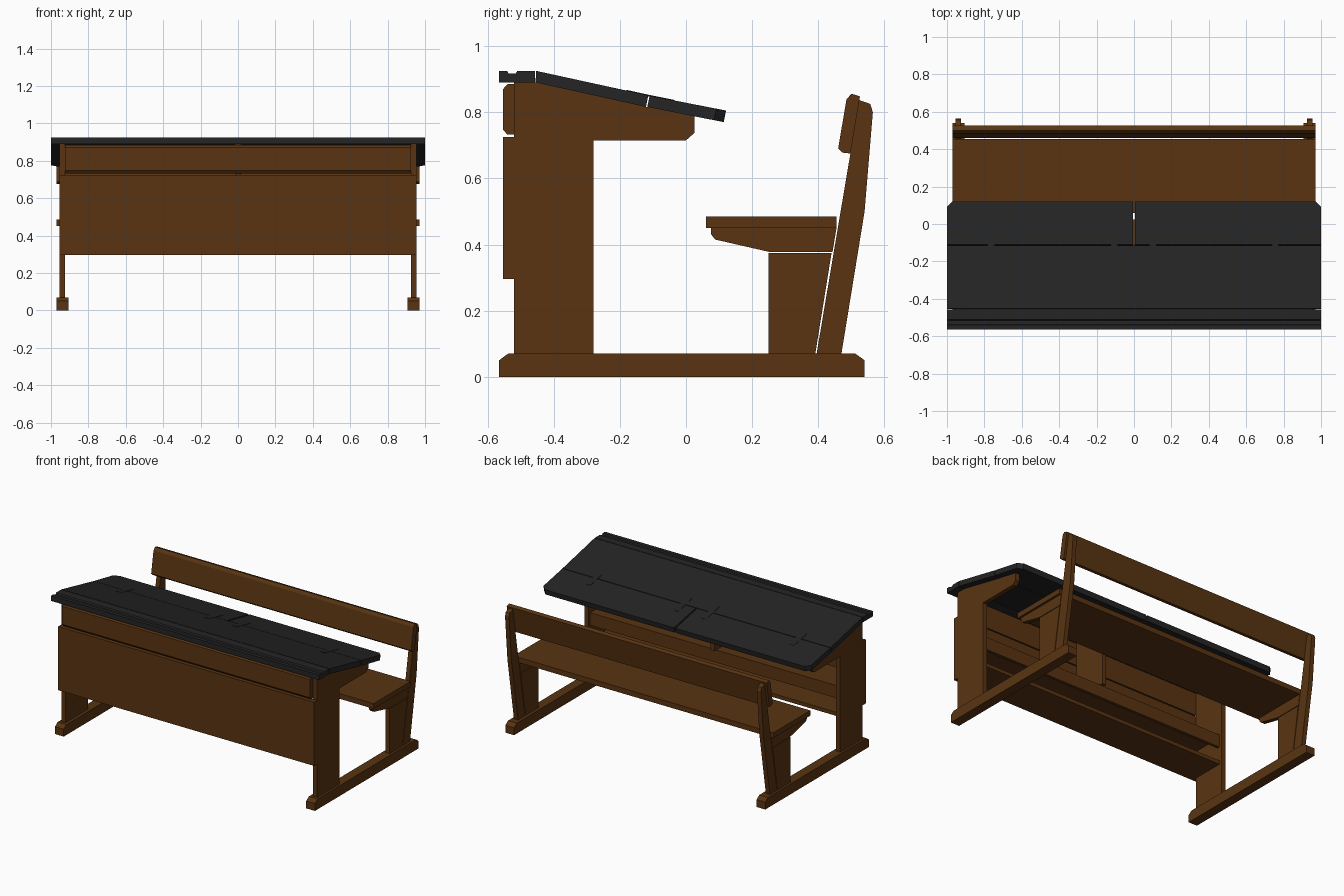
import bpy, bmesh

if "Cube" in bpy.data.objects:
    bpy.data.objects.remove(bpy.data.objects["Cube"])

def material(name, rgb):
    m = bpy.data.materials.new(name)
    m.diffuse_color = (*rgb, 1)
    m.use_nodes = True
    m.node_tree.nodes["Principled BSDF"].inputs["Base Color"].default_value = m.diffuse_color
    return m

WOOD = material("brown_wood", (0.1, 0.034, 0.006))
DARK = material("dark_top", (0.018, 0.018, 0.018))

def extrude(name, profile, x0, x1, mat=WOOD):
    """Extrude a (y, z) profile from x0 to x1."""
    bm = bmesh.new()
    face = bm.faces.new([bm.verts.new((x0, y, z)) for y, z in profile])
    new = bmesh.ops.extrude_face_region(bm, geom=[face])["geom"]
    verts = [v for v in new if isinstance(v, bmesh.types.BMVert)]
    bmesh.ops.translate(bm, verts=verts, vec=(x1 - x0, 0, 0))
    bmesh.ops.recalc_face_normals(bm, faces=bm.faces[:])
    me = bpy.data.meshes.new(name)
    bm.to_mesh(me)
    bm.free()
    me.materials.append(mat)
    ob = bpy.data.objects.new(name, me)
    bpy.context.collection.objects.link(ob)
    return ob

def rect(y0, y1, z0, z1):
    return [(y0, z0), (y1, z0), (y1, z1), (y0, z1)]

def chamfer_end(ob, x, size=0.03):
    """Cut the vertical corner at the outer rear end of a flap."""
    bm = bmesh.new()
    bm.from_mesh(ob.data)
    edges = [e for e in bm.edges
             if all(abs(v.co.x - x) < 1e-4 and v.co.y > 0.1 for v in e.verts)]
    bmesh.ops.bevel(bm, geom=edges, offset=size, offset_type='OFFSET',
                    segments=1, affect='EDGES')
    bm.to_mesh(ob.data)
    bm.free()

# Side frames, both sides
foot = [(-0.565, 0), (0.54, 0), (0.54, 0.05), (0.512, 0.07), (-0.538, 0.07), (-0.565, 0.05)]
desk_side = [(-0.52, 0.07), (-0.28, 0.07), (-0.28, 0.852), (-0.455, 0.89), (-0.52, 0.89)]
desk_arm = [(-0.28, 0.715), (0.0, 0.715), (0.025, 0.737), (0.025, 0.79), (-0.118, 0.816), (-0.28, 0.852)]
seat_leg = [(0.25, 0.07), (0.391, 0.07), (0.44, 0.374), (0.25, 0.374)]
seat_bracket = [(0.075, 0.45), (0.075, 0.432), (0.088, 0.415), (0.25, 0.378), (0.443, 0.378), (0.455, 0.45)]
back_post = [(0.395, 0.07), (0.47, 0.07), (0.54, 0.5), (0.565, 0.8), (0.557, 0.825),
             (0.523, 0.837), (0.497, 0.675)]
for side, s in (("left", -1), ("right", 1)):
    extrude(side + "_foot", foot, s * 0.905, s * 0.97)
    for part, prof in (("desk_side", desk_side), ("desk_arm", desk_arm), ("seat_leg", seat_leg),
                       ("seat_bracket", seat_bracket), ("back_post", back_post)):
        extrude(f"{side}_{part}", prof, s * 0.925, s * 0.955)

# Centre divider and arm
extrude("centre_arm", desk_arm, -0.015, 0.015)
extrude("centre_divider", [(-0.52, 0.5), (-0.28, 0.5), (-0.28, 0.852), (-0.455, 0.89), (-0.52, 0.89)],
        -0.015, 0.015)

# Front panels
extrude("front_panel", rect(-0.553, -0.52, 0.295, 0.725), -0.955, 0.955)
extrude("upper_front_board", [(-0.52, 0.732), (-0.52, 0.885), (-0.54, 0.885), (-0.553, 0.87),
                              (-0.553, 0.747), (-0.54, 0.732)], -0.925, 0.925)

# Shelves under the desk
extrude("lower_shelf", rect(-0.52, -0.3, 0.295, 0.32), -0.925, 0.925)
extrude("book_shelf", rect(-0.52, -0.3, 0.48, 0.5), -0.925, 0.925)
extrude("shelf_rail", rect(-0.32, -0.3, 0.415, 0.48), -0.925, 0.925)

# Bench
extrude("seat", rect(0.06, 0.455, 0.45, 0.485), -0.97, 0.97)
extrude("backrest", [(0.46, 0.69), (0.472, 0.678), (0.497, 0.675), (0.526, 0.848),
                     (0.5, 0.856), (0.485, 0.838)], -0.97, 0.97)

# Desk top: grooved strip, fixed slope, two flaps
extrude("pencil_strip", [(-0.565, 0.89), (-0.457, 0.89), (-0.457, 0.925), (-0.51, 0.925),
                         (-0.515, 0.917), (-0.537, 0.917), (-0.541, 0.925), (-0.565, 0.925)],
        -1, 1, DARK)
extrude("fixed_top", [(-0.455, 0.89), (-0.121, 0.816), (-0.114, 0.851), (-0.453, 0.925)], -1, 1, DARK)
flap = [(-0.117, 0.816), (0.114, 0.77), (0.121, 0.805), (-0.11, 0.85)]
for side, s in (("left", -1), ("right", 1)):
    chamfer_end(extrude(side + "_flap", flap, s * 0.005, s, DARK), s)

# Flush hinge strips
hinge = [(-0.18, 0.862), (-0.112, 0.847), (-0.035, 0.831), (-0.035, 0.837),
         (-0.112, 0.8525), (-0.18, 0.8675)]
for i, x in enumerate((-0.765, -0.105, 0.1, 0.755)):
    extrude(f"hinge_{i + 1}", hinge, x - 0.018, x + 0.018, DARK)
